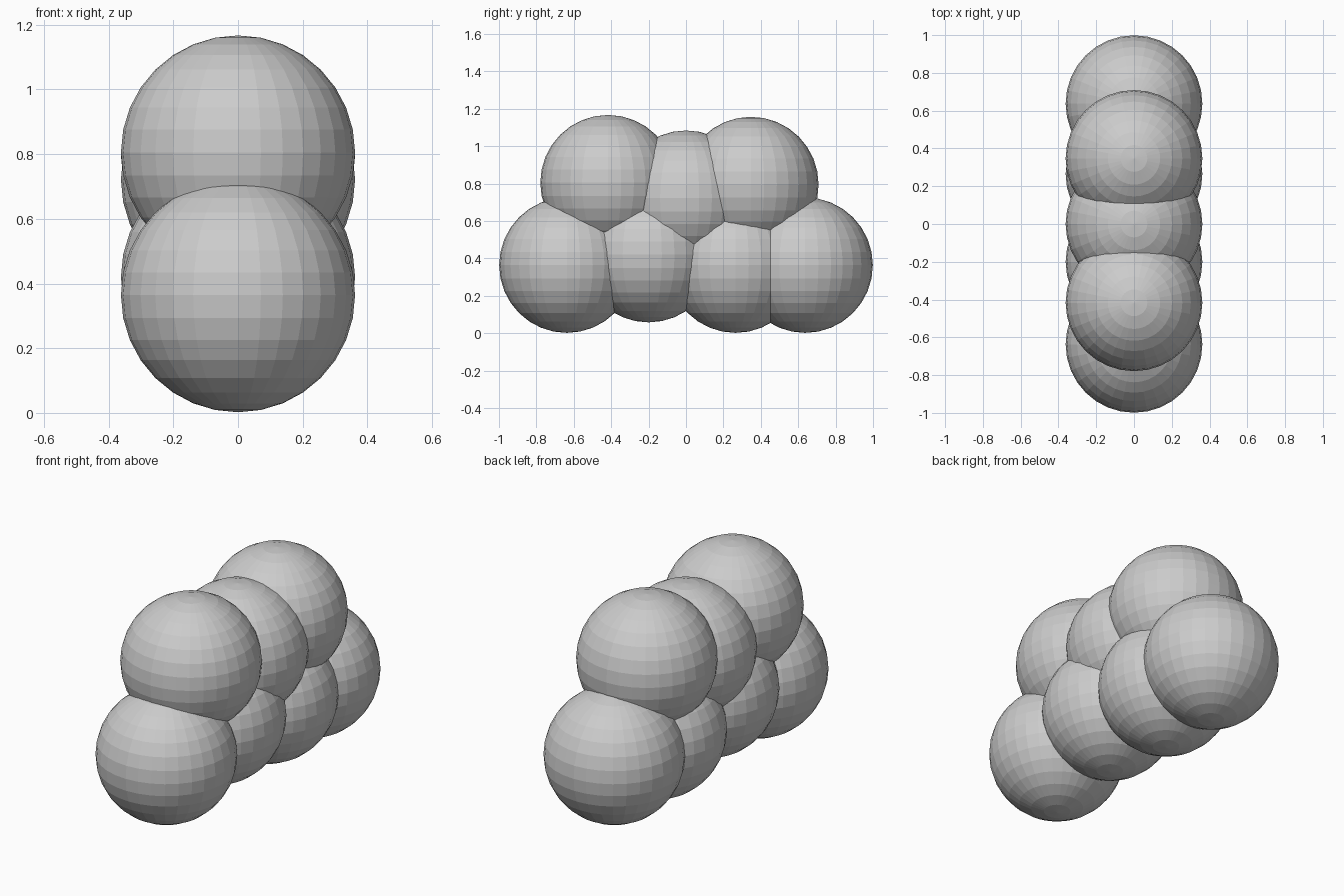
import bpy

if "Cube" in bpy.data.objects:
    bpy.data.objects.remove(bpy.data.objects["Cube"])

R = 0.362

# (y, z) centres of the two rows of overlapping balls
rows = {
    "lower_ball": [(-0.637, 0.364), (-0.2, 0.42), (0.265, 0.364), (0.637, 0.364)],
    "upper_ball": [(-0.417, 0.805), (0.0, 0.722), (0.347, 0.795)],
}


def ball(name, y, z):
    bpy.ops.mesh.primitive_uv_sphere_add(segments=32, ring_count=16, radius=R, location=(0, y, z))
    bpy.context.object.name = name


for name, centres in rows.items():
    for i, (y, z) in enumerate(centres, 1):
        ball(f"{name}_{i}", y, z)
